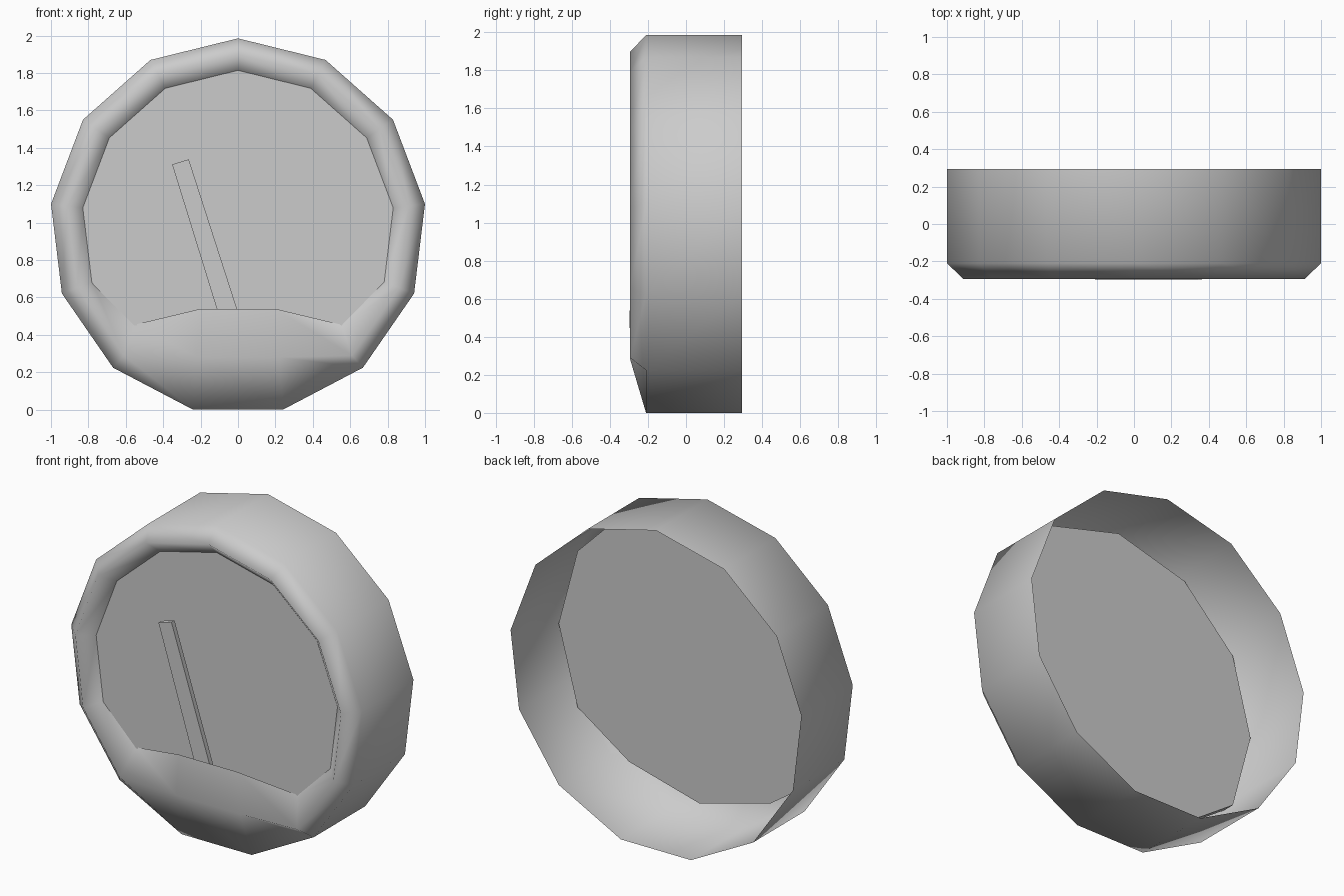
import bpy, bmesh
from math import sin, cos, pi
from mathutils import Matrix, Vector

cube = bpy.data.objects.get("Cube")
if cube:
    bpy.data.objects.remove(cube, do_unlink=True)

grey = bpy.data.materials.new("light_grey")
grey.use_nodes = True
grey.diffuse_color = (0.6, 0.6, 0.6, 1)
grey.node_tree.nodes["Principled BSDF"].inputs["Base Color"].default_value = (0.6, 0.6, 0.6, 1)

CENTRE_Z = 0.978
HOOD_FRONT = -0.297


def finish(name, bm, smooth=False):
    mesh = bpy.data.meshes.new(name)
    bm.normal_update()
    for face in bm.faces:
        face.smooth = smooth
    bm.to_mesh(mesh)
    bm.free()
    mesh.materials.append(grey)
    obj = bpy.data.objects.new(name, mesh)
    bpy.context.collection.objects.link(obj)
    return obj


# Housing: open-backed thirteen-sided shell with a rounded front rim
SIDES = 13
profile = [(1.007, 0.295), (1.007, -0.21), (0.92, -0.293), (0.833, -0.205)]
# Lift of the rim's crest and inner edge, by steps from the top, forms the hood
lift = {(5, 3): 0.10, (6, 2): 0.195, (6, 3): 0.37}
bm = bmesh.new()
rings = []
for j, (radius, y) in enumerate(profile):
    ring = []
    for i in range(SIDES):
        step = min(i, SIDES - i)
        a = 2 * pi * i / SIDES
        z = CENTRE_Z + radius * cos(a) + lift.get((step, j), 0)
        depth = HOOD_FRONT if (step, j) == (6, 3) else y
        ring.append(bm.verts.new((radius * sin(a), depth, z)))
    rings.append(ring)
for outer, inner in zip(rings, rings[1:]):
    for i in range(SIDES):
        k = (i + 1) % SIDES
        bm.faces.new((outer[i], outer[k], inner[k], inner[i]))
bmesh.ops.recalc_face_normals(bm, faces=bm.faces)
if sum(f.normal.y for f in bm.faces) > 0:
    bmesh.ops.reverse_faces(bm, faces=bm.faces)
finish("housing", bm, smooth=True)

# Dial: twelve-sided plate, its lowest corners raised behind the hood
bm = bmesh.new()
corners = []
for i in range(12):
    a = 2 * pi * i / 12
    z = 0.97 * cos(a)
    if z < -0.7:
        z += 0.11
    corners.append(bm.verts.new((0.97 * sin(a), -0.135, CENTRE_Z + 0.005 + z)))
back = bm.faces.new(corners)
front = bmesh.ops.extrude_face_region(bm, geom=[back], use_keep_orig=True)["geom"]
bmesh.ops.translate(bm, vec=Vector((0, -0.073, 0)),
                    verts=[v for v in front if isinstance(v, bmesh.types.BMVert)])
bmesh.ops.recalc_face_normals(bm, faces=bm.faces)
finish("dial", bm)

# Needle: slim bar leaning to one side, slightly wider at its hidden foot
bm = bmesh.new()
bmesh.ops.create_cube(bm, size=1, matrix=Matrix.Diagonal((0.093, 0.03, 1.0, 1)))
for v in bm.verts:
    if v.co.z < 0 and v.co.x > 0:
        v.co.x += 0.012
needle = finish("needle", bm)
needle.rotation_euler = (0, -0.30, 0)
needle.location = (-0.16, -0.263, 0.847)
